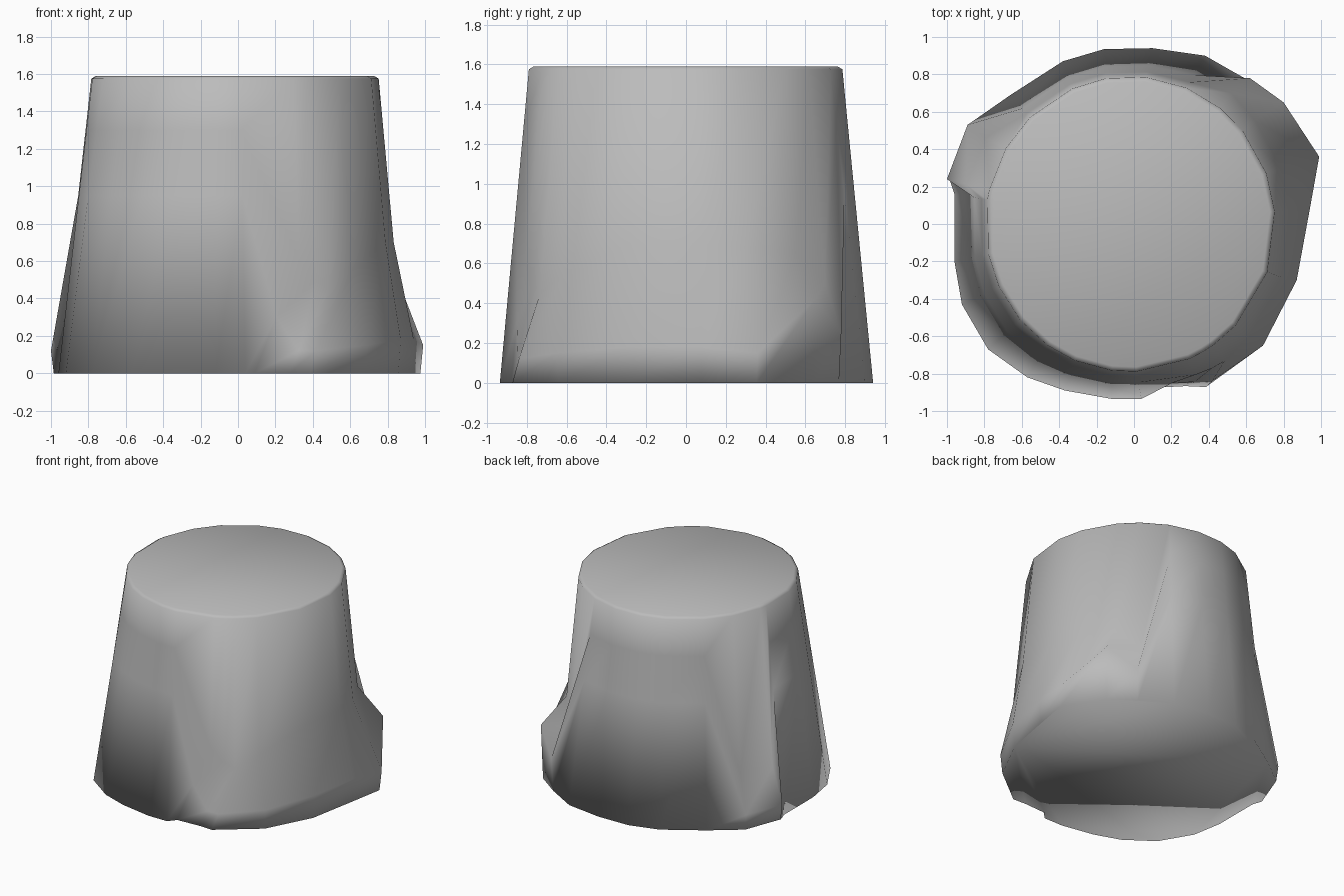
import bpy, bmesh
from math import atan2, cos, sin

cube = bpy.data.objects.get("Cube")
if cube:
    bpy.data.objects.remove(cube, do_unlink=True)

HEIGHT, SHOULDER = 1.59, 1.575

grey = bpy.data.materials.new("plain grey")
grey.use_nodes = True
COLOUR = (0.5, 0.5, 0.5, 1)
grey.diffuse_color = COLOUR
grey.node_tree.nodes["Principled BSDF"].inputs["Base Color"].default_value = COLOUR

# Straight hem points: x, y
# Flared hem points: x, y, lip height, flare height, sideways skew of the fold
HEM = [
    (.99, .36, .15, .68, 0), (.8, .65, .42, .65, 0), (.62, .78, .25, .5, 0),
    (.38, .9), (.1, .94), (-.16, .935), (-.38, .87), (-.66, .69),
    (-.89, .53, .12, .4, 0), (-1, .24, .12, .38, 0), (-.96, .16), (-.96, -.2),
    (-.92, -.43), (-.78, -.67), (-.57, -.82), (-.37, -.89), (-.12, -.935), (.04, -.935),
    (.09, -.89, .3, .6, .32), (.28, -.88, .12, .5, .22), (.39, -.885, .12, .45, .2),
    (.69, -.65, .15, .55, 0), (.87, -.3, .18, .7, 0), (.94, .08, .18, .7, 0),
]


def mix(a, b, t):
    return tuple(p + (q - p) * t for p, q in zip(a, b))


def wall_column(x, y, lip=0, flare=0, skew=0):
    """Points from the hem up to the top bevel."""
    a = atan2(y, x) + skew
    top = (-.02 + .775 * cos(a), .79 * sin(a))
    rim = (-.02 + .75 * cos(a), .765 * sin(a))
    hem = (x, y)
    if flare:
        cone = (-.03 + .93 * cos(a), .94 * sin(a))
        high = mix(cone, top, flare / SHOULDER)
        low = mix(hem, high, skew * 1.5)
        hem = (x * .985, y * .985)
    else:
        lip, flare = .95, 1.3
        low, high = (mix(hem, top, z / SHOULDER) for z in (lip, flare))
    return [(*hem, 0), (*low, lip), (*high, flare), (*top, SHOULDER), (*rim, HEIGHT)]


# Flared wall, bevelled top and flat floor in one smooth shell
bm = bmesh.new()
columns = [[bm.verts.new(p) for p in wall_column(*h)] for h in HEM]
for i, left in enumerate(columns):
    right = columns[(i + 1) % len(columns)]
    for j in range(len(left) - 1):
        bm.faces.new((left[j], right[j], right[j + 1], left[j + 1]))
bm.faces.new([c[-1] for c in columns])
bm.faces.new([c[0] for c in reversed(columns)])
for f in bm.faces:
    f.smooth = True

mesh = bpy.data.meshes.new("draped_cover")
bm.to_mesh(mesh)
bm.free()
mesh.materials.append(grey)
cover = bpy.data.objects.new("draped_cover", mesh)
bpy.context.collection.objects.link(cover)
